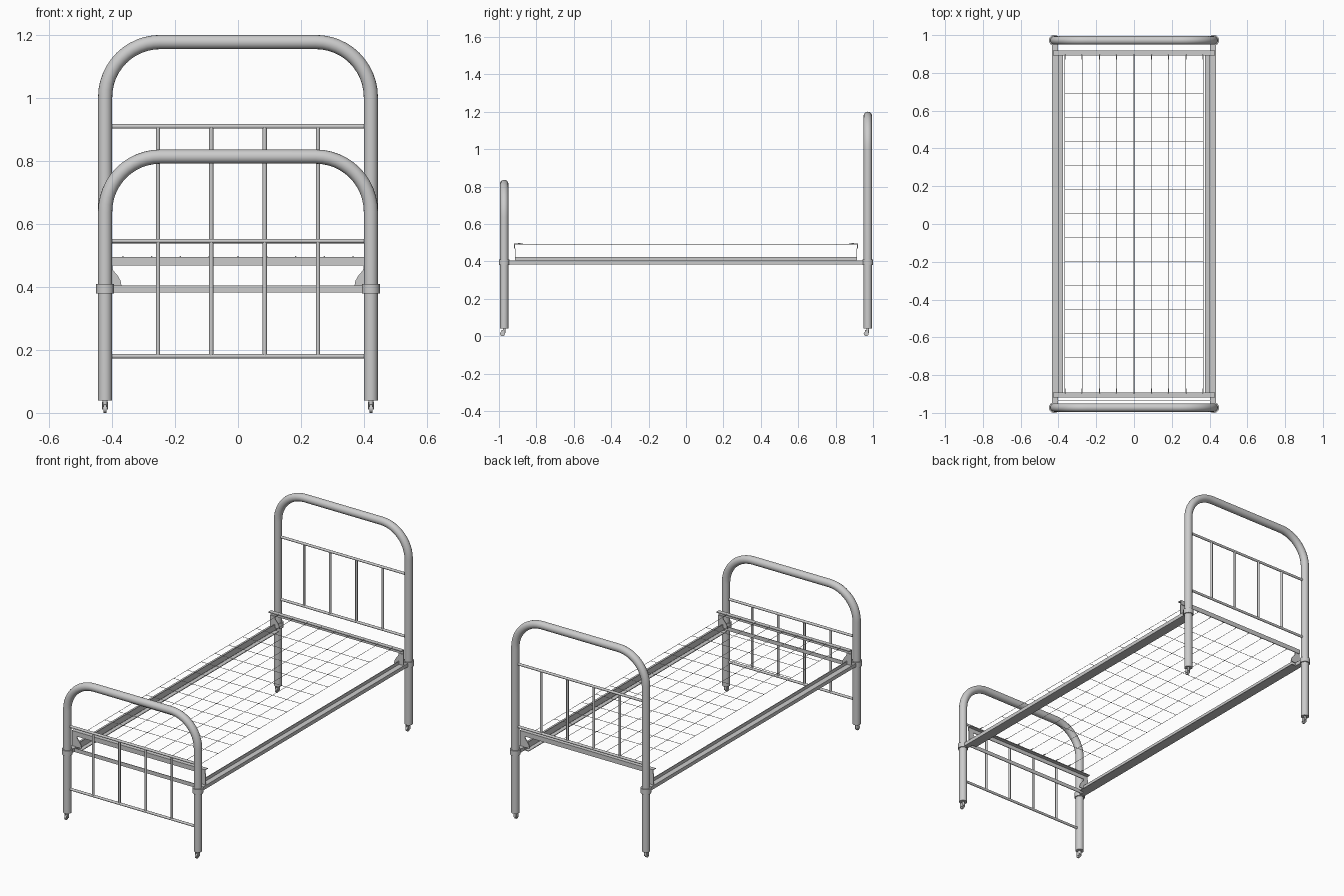
import bpy, math

if "Cube" in bpy.data.objects:
    bpy.data.objects.remove(bpy.data.objects["Cube"])

mat = bpy.data.materials.new("painted grey metal")
mat.diffuse_color = (0.6, 0.6, 0.6, 1)
mat.use_nodes = True
mat.node_tree.nodes["Principled BSDF"].inputs["Base Color"].default_value = mat.diffuse_color


def tubes(name, paths, radius, res=3):
    """Round bars along a list of point paths, turned into one mesh."""
    cu = bpy.data.curves.new(name, 'CURVE')
    cu.dimensions = '3D'
    cu.bevel_depth = radius
    cu.bevel_resolution = res
    cu.use_fill_caps = True
    for pts in paths:
        sp = cu.splines.new('POLY')
        sp.points.add(len(pts) - 1)
        for p, co in zip(sp.points, pts):
            p.co = (*co, 1)
    ob = bpy.data.objects.new(name, cu)
    bpy.context.collection.objects.link(ob)
    bpy.ops.object.select_all(action='DESELECT')
    ob.select_set(True)
    bpy.context.view_layer.objects.active = ob
    bpy.ops.object.convert(target='MESH')
    ob = bpy.context.object
    ob.data.materials.clear()
    ob.data.materials.append(mat)
    bpy.ops.object.shade_smooth_by_angle(angle=math.radians(40))
    return ob


def box(name, x0, x1, y0, y1, z0, z1):
    x0, x1, y0, y1 = min(x0, x1), max(x0, x1), min(y0, y1), max(y0, y1)
    bpy.ops.mesh.primitive_cube_add(size=1, location=((x0 + x1) / 2, (y0 + y1) / 2, (z0 + z1) / 2))
    ob = bpy.context.object
    ob.name = name
    ob.scale = (x1 - x0, y1 - y0, z1 - z0)
    bpy.ops.object.transform_apply(location=False, rotation=False, scale=True)
    ob.data.materials.append(mat)
    return ob


def prism(name, xz, y, t):
    """Flat plate with an outline in x and z."""
    n = len(xz)
    if sum(xz[i - 1][0] * xz[i][1] - xz[i][0] * xz[i - 1][1] for i in range(n)) < 0:
        xz = xz[::-1]
    verts = [(x, y - t / 2, z) for x, z in xz] + [(x, y + t / 2, z) for x, z in xz]
    faces = [list(range(n)), list(range(2 * n - 1, n - 1, -1))]
    faces += [[i, i + n, (i + 1) % n + n, (i + 1) % n] for i in range(n)]
    me = bpy.data.meshes.new(name)
    me.from_pydata(verts, [], faces)
    me.materials.append(mat)
    ob = bpy.data.objects.new(name, me)
    bpy.context.collection.objects.link(ob)


X, Y, R = 0.422, 0.972, 0.175


def hoop(y, top):
    right = [(X, y, 0.04)]
    for i in range(13):
        a = math.pi / 2 * i / 12
        right.append((X - R + R * math.cos(a), y, top - R + R * math.sin(a)))
    return right + [(-x, yy, z) for x, yy, z in reversed(right)]


for label, s, top, hi, lo in (("head", 1, 1.178, 0.91, 0.545), ("foot", -1, 0.814, 0.546, 0.18)):
    y = s * Y
    # bent tube frame with its rails and spindles
    tubes(label + "_frame", [hoop(y, top)], 0.0225, 6)
    tubes(label + "_rails", [[(-X, y, z), (X, y, z)] for z in (hi, lo)], 0.0075)
    tubes(label + "_spindles", [[(x, y, lo), (x, y, hi)] for x in (-0.254, -0.085, 0.085, 0.254)], 0.0068)
    # raised angle iron that holds the net
    box(label + "_angle_top", -0.43, 0.43, s * 0.893, s * 0.919, 0.491, 0.495)
    box(label + "_angle_web", -0.43, 0.43, s * 0.915, s * 0.919, 0.468, 0.495)
    # lower cross bar, foot end only
    if s < 0:
        box(label + "_cross_bar", -0.41, 0.41, s * 0.931, s * 0.935, 0.383, 0.405)
    for m in (1, -1):
        # collar and bracket at the post
        tubes(label + "_collar", [[(m * X, y, 0.38), (m * X, y, 0.41)]], 0.0285, 6)
        prism(label + "_bracket", [(m * x, z) for x, z in
              ((0.43, 0.403), (0.37, 0.403), (0.373, 0.42), (0.383, 0.437), (0.397, 0.453),
               (0.4, 0.47), (0.43, 0.47))], s * 0.913, 0.005)
        # caster
        cy = y - 0.009
        tubes(label + "_caster_stem", [[(m * X, y, 0.018), (m * X, y, 0.045)]], 0.008)
        tubes(label + "_caster_wheel", [[(m * X - 0.005, cy, 0.013), (m * X + 0.005, cy, 0.013)]], 0.013, 4)
        for k in (-0.008, 0.008):
            box(label + "_caster_fork", m * X + k - 0.0015, m * X + k + 0.0015,
                cy - 0.005, cy + 0.013, 0.01, 0.034)

# side rails: outer bar with an inner angle iron
for m in (1, -1):
    box("side_rail_bar", m * 0.403, m * 0.434, -0.955, 0.955, 0.384, 0.405)
    box("side_rail_web", m * 0.399, m * 0.403, -0.914, 0.914, 0.384, 0.423)
    box("side_rail_flange", m * 0.376, m * 0.400, -0.914, 0.914, 0.384, 0.388)

# wire net and its end hooks
xs = [i * 0.0915 for i in range(-4, 5)]
ys = [-0.706 + i * 0.127 for i in range(12)]
net = [[(x, -0.9, 0.492), (x, 0.9, 0.492)] for x in xs]
net += [[(xs[0], y, 0.492), (xs[-1], y, 0.492)] for y in ys]
tubes("wire_net", net, 0.0014, 0)
hooks = [[(x, s * 0.872, 0.494), (x, s * 0.898, 0.496)] for x in xs for s in (1, -1)]
tubes("net_hooks", hooks, 0.0025, 1)
